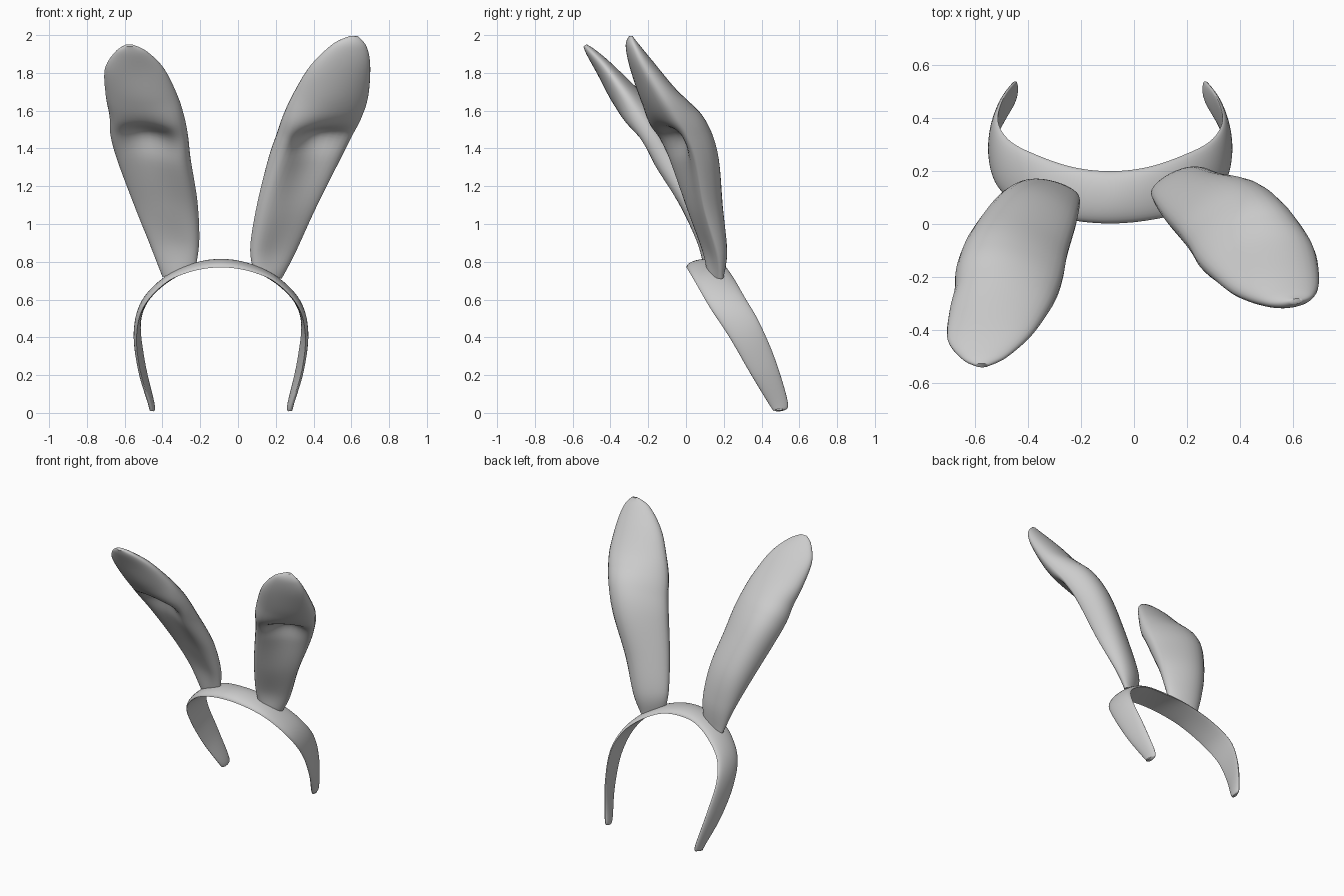
import bpy
import math
from mathutils import Vector

cube = bpy.data.objects.get("Cube")
if cube:
    bpy.data.objects.remove(cube, do_unlink=True)

grey = bpy.data.materials.new("soft_grey")
grey.use_nodes = True
shade = (0.6, 0.6, 0.6, 1.0)
grey.diffuse_color = shade
grey.node_tree.nodes["Principled BSDF"].inputs["Base Color"].default_value = shade


def spline(stations, steps):
    """Smoothly resample rows of numbers (Catmull-Rom)."""
    rows = []
    last = len(stations) - 1
    for i in range(last):
        a, b, c, d = (stations[min(max(i + k, 0), last)] for k in (-1, 0, 1, 2))
        for s in range(steps):
            t = s / steps
            rows.append([0.5 * (2 * q + (r - p) * t
                                + (2 * p - 5 * q + 4 * r - w) * t * t
                                + (3 * q - p - 3 * r + w) * t ** 3)
                         for p, q, r, w in zip(a, b, c, d)])
    rows.append(list(stations[-1]))
    return rows


def loft(name, stations, steps=7, ring=32):
    """Skin a padded strip.

    Each station is edge A, edge B, back bulge, front bulge, front dent and
    lean, which pushes the A half forward and the B half back.
    """
    rows = spline(stations, steps)
    mids = [(Vector(r[:3]) + Vector(r[3:6])) / 2 for r in rows]
    verts, faces = [], []
    for i, row in enumerate(rows):
        a, b = Vector(row[:3]), Vector(row[3:6])
        back, front, dent, lean = row[6:]
        axis = mids[min(i + 1, len(mids) - 1)] - mids[max(i - 1, 0)]
        normal = axis.cross(b - a).normalized()
        for k in range(ring):
            t = 2 * math.pi * k / ring
            s, c = math.sin(t), math.cos(t)
            offset = back * s if s > 0 else front * s + dent * s ** 4
            offset -= lean * abs(s) * c
            verts.append(a.lerp(b, (1 - c) / 2) + normal * offset)
    for i in range(len(rows) - 1):
        for k in range(ring):
            n = (k + 1) % ring
            faces.append((i * ring + k, i * ring + n,
                          (i + 1) * ring + n, (i + 1) * ring + k))
    # Closed ends
    faces.append(tuple(reversed(range(ring))))
    faces.append(tuple(range(len(verts) - ring, len(verts))))
    mesh = bpy.data.meshes.new(name)
    mesh.from_pydata(verts, [], faces)
    mesh.materials.append(grey)
    obj = bpy.data.objects.new(name, mesh)
    bpy.context.collection.objects.link(obj)
    bpy.ops.object.select_all(action="DESELECT")
    obj.select_set(True)
    bpy.context.view_layer.objects.active = obj
    bpy.ops.object.mode_set(mode="EDIT")
    bpy.ops.mesh.select_all(action="SELECT")
    bpy.ops.mesh.normals_make_consistent(inside=False)
    bpy.ops.object.mode_set(mode="OBJECT")
    bpy.ops.object.shade_smooth_by_angle(angle=math.radians(60))


# Headband: half the arch from tip to crown, mirrored about its own centre
band_centre = -0.09
half_band = [
    (.37, .465, .01, .365, .51, .012, .012, .012),
    (.375, .44, .045, .36, .54, .05, .017, .014),
    (.425, .34, .21, .405, .475, .275, .022, .008),
    (.447, .23, .40, .425, .39, .475, .024, .004),
    (.41, .125, .56, .38, .315, .605, .027, .004),
    (.29, .05, .69, .275, .26, .70, .03, .004),
    (.15, .015, .75, .14, .215, .765, .034, 0),
]
crown = (0, .002, .77, 0, .2, .78, .04, -.004)


def band_side(row, side):
    x1, y1, z1, x2, y2, z2, back, front = row
    return (band_centre + side * x1, y1, z1,
            band_centre + side * x2, y2, z2, back, front, 0, 0)


band = [band_side(r, -1) for r in half_band]
band.append(band_side(crown, 1))
band += [band_side(r, 1) for r in reversed(half_band)]
loft("headband", band)

# Left ear: inner edge, outer edge, from the pinched base to the tip
loft("left_ear", [
    (.08, .12, .76, .23, .19, .71, .03, .03, 0, 0),
    (.065, .11, .88, .30, .175, .84, .065, .05, .02, .015),
    (.10, .05, 1.10, .41, .10, 1.08, .11, .06, .02, .035),
    (.16, -.02, 1.34, .535, .06, 1.33, .135, .09, .06, .05),
    (.205, -.08, 1.47, .605, .01, 1.47, .14, .10, .11, .05),
    (.24, -.14, 1.57, .655, -.05, 1.57, .125, .10, .03, .03),
    (.29, -.19, 1.68, .69, -.12, 1.68, .095, .08, 0, .01),
    (.38, -.26, 1.83, .70, -.22, 1.84, .066, .055, 0, 0),
    (.50, -.30, 1.95, .68, -.27, 1.94, .033, .033, 0, 0),
    (.59, -.295, 1.995, .635, -.29, 1.995, .01, .01, 0, 0),
])

# Right ear: outer edge, inner edge, flopping further forward
loft("right_ear", [
    (-.40, .15, .72, -.22, .11, .79, .03, .03, 0, 0),
    (-.47, .115, .90, -.205, .09, .92, .065, .05, .02, -.015),
    (-.55, .03, 1.10, -.215, .02, 1.12, .11, .06, .02, -.035),
    (-.64, -.10, 1.34, -.25, -.10, 1.34, .13, .085, .06, -.05),
    (-.675, -.19, 1.47, -.265, -.18, 1.47, .13, .09, .11, -.045),
    (-.68, -.26, 1.57, -.285, -.25, 1.57, .11, .09, .03, -.025),
    (-.70, -.34, 1.68, -.32, -.32, 1.68, .08, .07, 0, -.01),
    (-.705, -.44, 1.82, -.39, -.42, 1.82, .047, .047, 0, 0),
    (-.65, -.51, 1.91, -.48, -.50, 1.91, .025, .025, 0, 0),
    (-.60, -.535, 1.945, -.55, -.535, 1.945, .01, .01, 0, 0),
])
